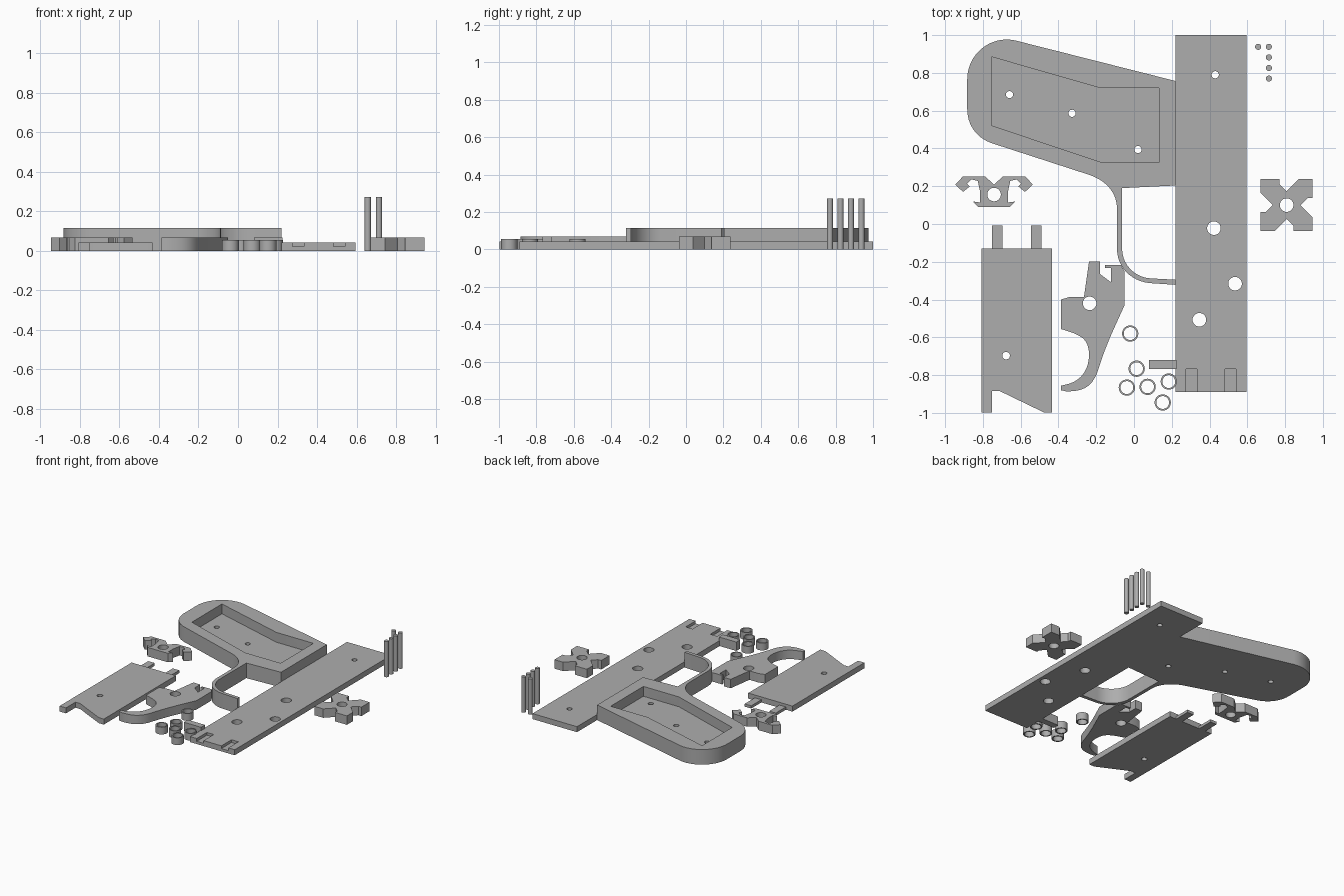
import bpy, bmesh, math
from mathutils import Vector
from mathutils.geometry import interpolate_bezier

if "Cube" in bpy.data.objects:
    bpy.data.objects.remove(bpy.data.objects["Cube"])

grey = bpy.data.materials.new("plain_grey")
grey.diffuse_color = (0.42, 0.42, 0.42, 1)
grey.use_nodes = True
grey.node_tree.nodes["Principled BSDF"].inputs["Base Color"].default_value = grey.diffuse_color


def arc(a, b, c, d, n=14):
    """Points along a cubic curve."""
    pts = interpolate_bezier(*[Vector((p[0], p[1], 0)) for p in (a, b, c, d)], n)
    return [(p.x, p.y) for p in pts]


def circle(x, y, r, n=32):
    return [(x + r * math.cos(math.tau * i / n), y + r * math.sin(math.tau * i / n))
            for i in range(n)]


def rect(x0, y0, x1, y1):
    return [(x0, y0), (x1, y0), (x1, y1), (x0, y1)]


def prism(name, outline, z0, z1, holes=()):
    """Extrude an outline with round holes (x, y, radius) from z0 to z1."""
    bm = bmesh.new()
    edges = []
    for loop in [outline] + [circle(*h) for h in holes]:
        vs = [bm.verts.new((x, y, z0)) for x, y in loop]
        edges += [bm.edges.new((vs[i - 1], vs[i])) for i in range(len(vs))]
    bmesh.ops.triangle_fill(bm, edges=edges, use_beauty=True)
    top = bmesh.ops.extrude_face_region(bm, geom=bm.faces[:], use_keep_orig=True)
    moved = [g for g in top["geom"] if isinstance(g, bmesh.types.BMVert)]
    bmesh.ops.translate(bm, vec=(0, 0, z1 - z0), verts=moved)
    bmesh.ops.recalc_face_normals(bm, faces=bm.faces[:])
    me = bpy.data.meshes.new(name)
    bm.to_mesh(me)
    bm.free()
    me.materials.append(grey)
    ob = bpy.data.objects.new(name, me)
    bpy.context.collection.objects.link(ob)
    finish(me)
    return ob


def finish(me):
    me.shade_smooth()
    me.set_sharp_from_angle(angle=math.radians(30))


def cut(ob, outline, z0, z1):
    """Carve a pocket out of a part."""
    tool = prism("cutter", outline, z0, z1)
    tool.hide_render = True
    mod = ob.modifiers.new("pocket", "BOOLEAN")
    mod.operation, mod.solver, mod.object = "DIFFERENCE", "EXACT", tool
    dg = bpy.context.evaluated_depsgraph_get()
    me = bpy.data.meshes.new_from_object(ob.evaluated_get(dg))
    ob.modifiers.clear()
    ob.data = me
    bpy.data.objects.remove(tool)
    finish(me)


# Long body plate with two half-depth slots
body = prism("body_plate", rect(0.22, -0.89, 0.595, 1.0), 0, 0.042,
             [(0.43, 0.79, 0.019), (0.423, -0.022, 0.036),
              (0.535, -0.316, 0.036), (0.346, -0.507, 0.036)])
for x in (0.275, 0.483):
    cut(body, rect(x, -0.95, x + 0.058, -0.768), 0.021, 0.1)

# Handle and curved guard in one outline, hollowed from above
handle = [(0.22, 0.757)]
handle += arc((-0.63, 0.972), (-0.76, 1.0), (-0.883, 0.9), (-0.883, 0.766))
handle += arc((-0.883, 0.61), (-0.883, 0.52), (-0.83, 0.45), (-0.741, 0.424))
handle += arc((-0.23, 0.258), (-0.14, 0.225), (-0.09, 0.16), (-0.09, 0.08))
handle += arc((-0.09, -0.13), (-0.09, -0.24), (0.0, -0.312), (0.1, -0.314))
handle += [(0.22, -0.322), (0.22, -0.295)]
handle += arc((0.09, -0.288), (0.01, -0.285), (-0.063, -0.22), (-0.063, -0.13))
handle += [(-0.063, 0.19), (0.22, 0.204)]
grip = prism("handle_and_guard", handle, 0, 0.115,
             [(-0.659, 0.685, 0.019), (-0.328, 0.586, 0.019), (0.021, 0.394, 0.019)])
cut(grip, [(-0.755, 0.885), (-0.18, 0.72), (0.132, 0.72), (0.132, 0.325),
           (-0.167, 0.325), (-0.755, 0.522)], 0.04, 0.2)

# Rear plate with notch and two thin tabs
prism("tail_plate", [(-0.807, -0.13), (-0.434, -0.13), (-0.434, -0.998), (-0.476, -0.998),
                     (-0.714, -0.883), (-0.753, -0.883), (-0.753, -0.998), (-0.807, -0.998)],
      0, 0.042, [(-0.677, -0.697, 0.02)])
for i, x in enumerate((-0.752, -0.545)):
    prism(f"tail_tab_{i + 1}", rect(x, -0.131, x + 0.055, -0.008), 0, 0.021)

# Finger lever
lever = [(-0.238, -0.198), (-0.18, -0.198), (-0.18, -0.265), (-0.122, -0.308),
         (-0.122, -0.233), (-0.153, -0.233), (-0.153, -0.216), (-0.07, -0.216)]
lever += [(-0.05, -0.25), (-0.05, -0.43)]
lever += arc((-0.1, -0.54), (-0.15, -0.65), (-0.17, -0.71), (-0.196, -0.79), 8)
lever += arc((-0.205, -0.81), (-0.24, -0.88), (-0.3, -0.886), (-0.36, -0.886), 8)
lever += [(-0.387, -0.88), (-0.387, -0.856)]
lever += arc((-0.36, -0.85), (-0.27, -0.83), (-0.238, -0.76), (-0.238, -0.69))
lever += arc((-0.24, -0.665), (-0.25, -0.6), (-0.29, -0.585), (-0.387, -0.556), 8)
lever += [(-0.387, -0.4), (-0.34, -0.386), (-0.265, -0.386)]
prism("finger_lever", lever, 0, 0.068, [(-0.235, -0.42, 0.036)])

# Two-armed hook, mirrored about its hole
half = [(0, 0.209), (0.048, 0.252), (0.164, 0.252), (0.206, 0.209), (0.164, 0.17),
        (0.128, 0.199), (0.143, 0.214), (0.12, 0.236), (0.086, 0.228), (0.074, 0.172),
        (0.074, 0.114), (0.111, 0.119), (0.085, 0.091)]
hook = [(-0.741 + x, y) for x, y in half] + [(-0.741 - x, y) for x, y in half[:0:-1]]
prism("double_hook", hook, 0, 0.068, [(-0.741, 0.156, 0.036)])

# Four-toothed wheel, one quarter repeated
wheel = []
for k in range(4):
    c, s = round(math.cos(k * math.pi / 2)), round(math.sin(-k * math.pi / 2))
    for x, y in [(-0.037, 0.137), (-0.037, 0.111), (0, 0.074), (0.063, 0.137), (0.137, 0.137)]:
        wheel.append((0.808 + x * c - y * s, 0.1 + x * s + y * c))
prism("toothed_wheel", wheel, 0, 0.068, [(0.808, 0.1, 0.036)])

# Upright pins
for i, (x, y) in enumerate([(0.657, 0.938), (0.714, 0.938), (0.714, 0.882),
                            (0.714, 0.826), (0.714, 0.77)]):
    prism(f"pin_{i + 1}", circle(x, y, 0.016, 24), 0, 0.272)

# Spacer rings
for i, (x, y) in enumerate([(-0.02, -0.58), (0.014, -0.766), (-0.038, -0.866),
                            (0.072, -0.862), (0.184, -0.834), (0.152, -0.945)]):
    prism(f"spacer_ring_{i + 1}", circle(x, y, 0.043), 0, 0.055, [(x, y, 0.034)])

# Small loose bar
prism("small_bar", rect(0.08, -0.768, 0.226, -0.72), 0, 0.068)
